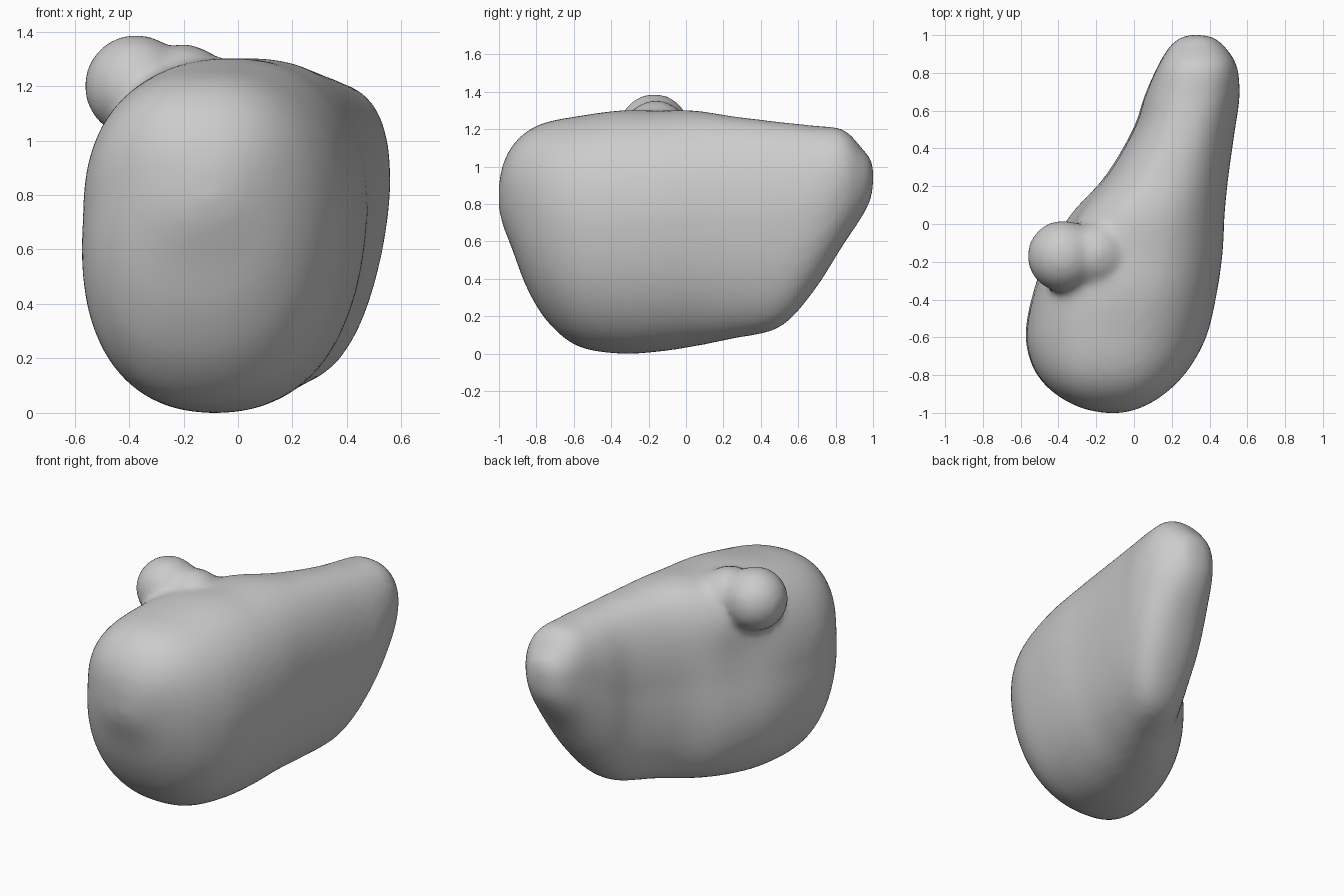
import bpy, bmesh, math
from mathutils import Matrix

cube = bpy.data.objects.get("Cube")
if cube:
    bpy.data.objects.remove(cube, do_unlink=True)

# Stations from front to back: y, left x, right x, bottom z, top z
STATIONS = [
    (-1.0, -.16, -.06, .77, .91),
    (-.98, -.26, .02, .69, 1.01),
    (-.93, -.37, .12, .56, 1.11),
    (-.85, -.47, .22, .35, 1.19),
    (-.74, -.54, .31, .17, 1.24),
    (-.58, -.57, .39, .04, 1.27),
    (-.36, -.53, .44, 0, 1.3),
    (-.15, -.46, .47, .01, 1.3),
    (.05, -.34, .48, .04, 1.3),
    (.25, -.15, .50, .08, 1.27),
    (.5, 0, .535, .14, 1.24),
    (.68, .06, .56, .33, 1.22),
    (.84, .13, .545, .58, 1.2),
    (.94, .19, .48, .73, 1.1),
    (.99, .25, .42, .83, 1.04),
    (1.0, .29, .37, .9, 1.0),
]
# Knob on the upper side and the ridge joining it to the top: centre, radius
KNOB = [((-.375, -.17, 1.2), .19), ((-.2, -.16, 1.18), .175)]
SEGMENTS = 56
STEPS = 5


def catmull(a, b, c, d, t):
    """Smooth interpolation between b and c."""
    return b + t / 2 * (c - a + t * (2 * a - 5 * b + 4 * c - d + t * (3 * (b - c) + d - a)))


def smooth_stations(rows):
    last = len(rows) - 1
    result = []
    for i in range(last):
        quad = [rows[max(i - 1, 0)], rows[i], rows[i + 1], rows[min(i + 2, last)]]
        for step in range(STEPS):
            result.append([catmull(*column, step / STEPS) for column in zip(*quad)])
    result.append(list(rows[last]))
    return result


def rounded(value, power=.85):
    return math.copysign(abs(value) ** power, value)


def bell(value, width):
    return math.exp(-(value / width) ** 2 / 2)


def section_point(station, angle):
    """Point on one squarish oval section."""
    y, left, right, bottom, top = station
    across, up = rounded(math.cos(angle)), rounded(math.sin(angle))
    middle = bottom + (top - bottom) * .55
    x = (left + right) / 2 + (right - left) / 2 * across
    z = middle + up * (top - middle if up > 0 else middle - bottom)
    # The underside leans to one side
    x += .07 * min(0, z - middle)
    # Hollow under the knob
    x += .05 * bell(math.degrees(angle) - 170, 14) * bell(y + .05, .14)
    return (x, y, z)


def add_loft(bm, stations):
    angles = [math.tau * k / SEGMENTS for k in range(SEGMENTS)]
    rings = [[bm.verts.new(section_point(s, a)) for a in angles] for s in stations]
    for first, second in zip(rings, rings[1:]):
        for k in range(SEGMENTS):
            n = (k + 1) % SEGMENTS
            bm.faces.new((first[k], first[n], second[n], second[k]))
    bm.faces.new(rings[0])
    bm.faces.new(rings[-1])
    bmesh.ops.recalc_face_normals(bm, faces=bm.faces)


# Plain grey surface
grey = bpy.data.materials.new("plain_grey")
grey.use_nodes = True
colour = (.6, .6, .6, 1)
grey.diffuse_color = colour
grey.node_tree.nodes["Principled BSDF"].inputs["Base Color"].default_value = colour

# Rounded organic body with its knob
bm = bmesh.new()
add_loft(bm, smooth_stations(STATIONS))
for centre, radius in KNOB:
    bmesh.ops.create_icosphere(bm, subdivisions=4, radius=radius,
                               matrix=Matrix.Translation(centre))
mesh = bpy.data.meshes.new("body")
bm.to_mesh(mesh)
bm.free()
mesh.materials.append(grey)
body = bpy.data.objects.new("body", mesh)
bpy.context.collection.objects.link(body)

# Melt the parts into one smooth skin
melt = body.modifiers.new("melt", 'REMESH')
melt.mode = 'VOXEL'
melt.voxel_size = .025
melt.use_smooth_shade = True
soften = body.modifiers.new("soften", 'SMOOTH')
soften.factor = .5
soften.iterations = 10
